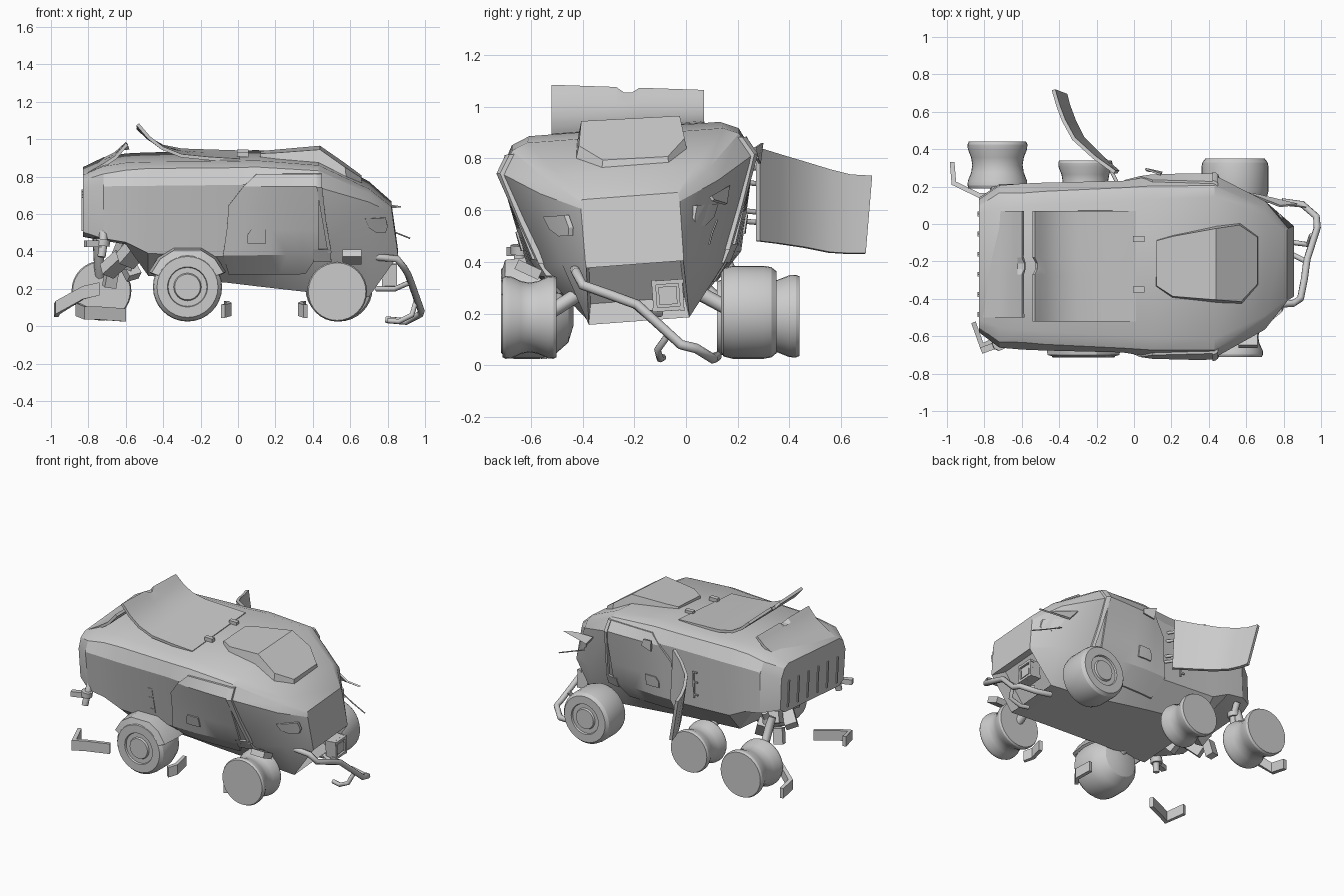
import bpy, bmesh, math
from mathutils import Matrix, Vector

if "Cube" in bpy.data.objects:
    bpy.data.objects.remove(bpy.data.objects["Cube"])

YC = -0.21
ROLL = (Matrix.Translation((0, YC, 0.55)) @ Matrix.Rotation(math.radians(4.3), 4, 'X')
        @ Matrix.Translation((0, 0, -0.55)))   # hull frame: leaning sideways

def finish(bm, name, mat=None, angle=25):
    bmesh.ops.recalc_face_normals(bm, faces=bm.faces)
    me = bpy.data.meshes.new(name)
    bm.to_mesh(me)
    bm.free()
    if mat:
        me.transform(mat)
    ob = bpy.data.objects.new(name, me)
    bpy.context.collection.objects.link(ob)
    bpy.ops.object.select_all(action='DESELECT')
    ob.select_set(True)
    bpy.context.view_layer.objects.active = ob
    bpy.ops.object.shade_smooth_by_angle(angle=math.radians(angle))
    return ob

def sheet(name, rows, t, mat=None):
    """Thin bent plate through rows of points, given thickness t."""
    bm = bmesh.new()
    g = [[bm.verts.new(p) for p in r] for r in rows]
    for a, b in zip(g, g[1:]):
        for i in range(len(a) - 1):
            bm.faces.new((a[i], a[i+1], b[i+1], b[i]))
    bmesh.ops.recalc_face_normals(bm, faces=bm.faces)
    bmesh.ops.solidify(bm, geom=bm.faces[:], thickness=t)
    return finish(bm, name, mat)

def box(name, c, s, rot=(0, 0, 0), mat=None):
    bm = bmesh.new()
    bmesh.ops.create_cube(bm, size=1)
    for v in bm.verts:
        v.co = Vector((v.co.x*s[0], v.co.y*s[1], v.co.z*s[2]))
    R = Matrix.Translation(c)
    for a, k in zip(rot, 'XYZ'):
        R = R @ Matrix.Rotation(math.radians(a), 4, k)
    return finish(bm, name, (mat @ R) if mat else R)

def lathe(name, x, z, prof, n=32):
    """Wheel turned about an axis along y; prof = (radius, y)."""
    bm = bmesh.new()
    rings = [[bm.verts.new((x + r*math.cos(2*math.pi*i/n), y, z + r*math.sin(2*math.pi*i/n)))
              for i in range(n)] for r, y in prof]
    for a, b in zip(rings, rings[1:]):
        for i in range(n):
            bm.faces.new((a[i], a[(i+1) % n], b[(i+1) % n], b[i]))
    bm.faces.new(rings[0])
    bm.faces.new(rings[-1])
    return finish(bm, name)

def pipe(name, pts, r):
    cu = bpy.data.curves.new(name, 'CURVE')
    cu.dimensions, cu.bevel_depth, cu.bevel_resolution, cu.use_fill_caps = '3D', r, 2, True
    s = cu.splines.new('POLY')
    s.points.add(len(pts) - 1)
    for p, q in zip(s.points, pts):
        p.co = (*q, 1)
    ob = bpy.data.objects.new(name, cu)
    bpy.context.collection.objects.link(ob)
    bpy.ops.object.select_all(action='DESELECT')
    ob.select_set(True)
    bpy.context.view_layer.objects.active = ob
    bpy.ops.object.convert(target='MESH')

# hull stations: x, then half-section (half width, z) roof to belly
ST = [(-.83, [(.28, .83), (.325, .805), (.355, .74), (.35, .53), (.30, .50)]),
      (-.72, [(.32, .88), (.40, .845), (.435, .78), (.42, .50), (.30, .48)]),
      (-.60, [(.33, .90), (.40, .865), (.445, .785), (.42, .48), (.30, .46)]),
      (-.48, [(.34, .905), (.41, .875), (.45, .785), (.41, .42), (.28, .29)]),
      (-.06, [(.36, .91), (.43, .88), (.46, .79), (.40, .40), (.24, .25)]),
      (.10, [(.37, .915), (.44, .885), (.485, .795), (.40, .40), (.23, .23)]),
      (.43, [(.38, .89), (.44, .865), (.49, .78), (.37, .40), (.20, .19)]),
      (.70, [(.265, .755), (.31, .735), (.345, .69), (.28, .41), (.195, .17)]),
      (.855, [(.185, .655), (.188, .645), (.192, .62), (.19, .41), (.188, .39)])]

bm = bmesh.new()
rings = [[bm.verts.new((x - (.14*max(z - .4, 0) if x > .8 else 0), w, z))
          for w, z in h + [(-w, z) for w, z in reversed(h)]] for x, h in ST]
for a, b in zip(rings, rings[1:]):
    for i in range(10):
        f = bm.faces.new((a[i], a[(i+1) % 10], b[(i+1) % 10], b[i]))
        if i == 4:
            intake = f
bm.faces.new(rings[0])
bm.faces.new(rings[-1])
# recessed front intake under the nose
bmesh.ops.recalc_face_normals(bm, faces=bm.faces)
bmesh.ops.inset_region(bm, faces=[intake], thickness=0.018)
bmesh.ops.translate(bm, verts=intake.verts[:], vec=(-.10, 0, .07))
finish(bm, "hull", ROLL)

def half_width(x, z):
    for (x0, a), (x1, b) in zip(ST, ST[1:]):
        if x <= x1:
            break
    k = min(max((x - x0) / (x1 - x0), 0), 1)
    p = [(u[0] + (v[0]-u[0])*k, u[1] + (v[1]-u[1])*k) for u, v in zip(a, b)]
    for (w0, z0), (w1, z1) in zip(p, p[1:]):
        if z >= z1:
            break
    return w0 + (w1 - w0) * (z - z0) / (z1 - z0)

def side_panel(name, rows, side, t, n=6):
    """Plate standing t proud of the hull flank; rows = (z, x start, x end)."""
    def grid(off):
        return [[(x0 + (x1-x0)*i/n, side*(half_width(x0 + (x1-x0)*i/n, z) + off), z)
                 for i in range(n+1)] for z, x0, x1 in rows]
    bm = bmesh.new()
    o, q = [[[bm.verts.new(p) for p in r] for r in grid(k)] for k in (t, -.01)]
    for g in (o, q):
        for a, b in zip(g, g[1:]):
            for i in range(n):
                bm.faces.new((a[i], a[i+1], b[i+1], b[i]))
    rim = lambda g: g[0] + [r[-1] for r in g[1:-1]] + g[-1][::-1] + [r[0] for r in g[-2:0:-1]]
    ro, rq = rim(o), rim(q)
    for i in range(len(ro)):
        j = (i+1) % len(ro)
        bm.faces.new((ro[i], ro[j], rq[j], rq[i]))
    finish(bm, name, ROLL)

for side, tag in ((-1, "left"), (1, "right")):
    side_panel("door_" + tag, [(.85, .10, .43), (.785, .03, .43), (.68, -.05, .43), (.55, -.06, .43),
                               (.41, -.08, .43), (.30, -.05, .36)], side, .012)
    side_panel("door_handle_" + tag, [(.55, .07, .15), (.52, .05, .15), (.475, .05, .15)], side, .02, 2)
    side_panel("windshield_pillar_" + tag, [(.85, .42, .45), (.78, .42, .45), (.60, .45, .47), (.42, .48, .50)], side, .018, 2)
    side_panel("head_lamp_" + tag, [(.60, .68, .79), (.55, .70, .80), (.52, .74, .79)], side, .008, 3)
    side_panel("lower_vent_" + tag, [(.44, .40, .49), (.37, .40, .50)], side, .02, 2)
    side_panel("side_slot_" + tag, [(.66, -.215, -.205), (.47, -.215, -.205)], side, .006, 1)
    for z in (.66, .59, .50):
        side_panel("slot_tick_" + tag, [(z, -.24, -.205), (z-.01, -.24, -.205)], side, .006, 1)

# roof turret plate following the windshield slope
out = [(.11, -.08), (.20, -.055), (.44, -.01), (.57, .01), (.67, -.06), (.67, -.33), (.58, -.43), (.44, -.42), (.20, -.40), (.11, -.34)]
bm = bmesh.new()
def top(x, y):
    return (.93 + .025*(x-.11)/.33 if x <= .44 else .955 - .155*(x-.44)/.23) + .05*(y+.21)
cx, cy = .40, -.21
lo = [bm.verts.new((x, y, top(x, y) - .075)) for x, y in out]
hi = [bm.verts.new((cx + (x-cx)*.96, cy + (y-cy)*.93, top(x, y))) for x, y in out]
for i in range(10):
    bm.faces.new((lo[i], lo[(i+1) % 10], hi[(i+1) % 10], hi[i]))
bm.faces.new((hi[0], hi[1], hi[8], hi[9]))
for i in (1, 2, 3):
    bm.faces.new((hi[i], hi[i+1], hi[8-i], hi[9-i]))
finish(bm, "roof_turret", angle=20)

# bent roof hatch and rear lid, each with a notch at the lip
def lid(name, prof, y0, y1):
    ys = [y0, YC-.06, YC-.03, YC, YC+.03, y1]
    (xa, la, ra), (xb, lb, rb) = prof[-2:]
    prof = prof[:-1] + [(xa+.6*(xb-xa), la+.6*(lb-la), ra+.6*(rb-ra)), prof[-1]]
    rows = [[(x, y, zl + (zr-zl)*(y-y0)/(y1-y0)) for y in ys] for x, zl, zr in prof]
    for i in (2, 3):
        x, y, z = rows[-1][i]
        rows[-1][i] = (x + .014, y, z - .02)
    sheet(name, rows, .018)
lid("roof_hatch", [(.01, .895, .94), (-.15, .905, .945), (-.30, .92, .95), (-.40, .96, .97),
                   (-.47, 1.015, 1.01), (-.53, 1.085, 1.065)], -.52, .07)
lid("rear_lid", [(-.815, .815, .85), (-.72, .87, .90), (-.66, .91, .93), (-.60, .98, .985)], -.50, .07)
for y in (-.35, -.08):
    box("hatch_hinge", (.025, y, .925 + .05*(y+.21)), (.06, .03, .025))

# torn flank panel swung outwards and its hinges
tp = [(-.11, .27, .84), (-.22, .35, .815), (-.33, .45, .785), (-.385, .55, .755), (-.415, .63, .735), (-.44, .715, .73)]
bt = [(-.09, .27, .48), (-.18, .35, .47), (-.28, .45, .455), (-.33, .55, .435), (-.36, .63, .43), (-.375, .69, .43)]
sheet("open_panel", [tp, bt], .02)
for z in (.77, .71, .60, .56):
    pipe("panel_hinge", [(-.08, .2, z), (-.13, .30, z-.01)], .01)

# rear slats
for i in range(6):
    box("rear_slat", (-.831, -.27 + i*.108, .62), (.012, .012, .18), mat=ROLL)

# wheels: concave spools and two full tyres
def spool(name, x, z, r, ya, yb):
    d = yb - ya
    lathe(name, x, z, [(r*.96, ya), (r, ya+.06*d), (r*.99, ya+.16*d), (r*.88, ya+.34*d), (r*.84, ya+.5*d),
                       (r*.88, ya+.66*d), (r*.99, ya+.84*d), (r, yb-.06*d), (r*.96, yb)])
spool("front_left_spool", .53, .185, .16, -.71, -.50)
spool("middle_right_spool", -.26, .185, .145, .12, .34)
spool("rear_right_spool", -.73, .19, .16, .19, .44)
def tyre(name, x, z, r, y, s, inner):
    lathe(name, x, z, [(r*.37, y), (r*.40, y+s*.012), (r*.56, y+s*.012), (r*.58, y), (r*.88, y), (r*.97, y+s*.02),
                       (r, y+s*.05)] + [(r*k, y+s*d) for k, d in inner])
tyre("middle_left_tyre", -.27, .21, .185, -.715, 1, [(1, .15), (.9, .21), (.66, .26), (.3, .28)])
tyre("front_right_tyre", .54, .205, .18, .35, -1, [(1, .17), (.95, .205), (.85, .215)])

# shroud capping the middle left tyre
arc = [math.radians(a) for a in (20, 45, 70, 110, 135, 160)]
sheet("tyre_shroud", [[(-.27 + k*math.cos(a), y, .215 + k*math.sin(a)) for a in arc]
                      for k, y in ((.15, -.715), (.205, -.70), (.22, -.58), (.21, -.47))], .018)

# suspension arms
for x, y0, y1, z in ((.53, -.55, -.30, .19), (.54, .20, -.10, .20), (-.27, -.5, -.3, .22), (-.26, .2, .0, .19), (-.73, .28, .12, .2)):
    pipe("axle_arm", [(x, y0, z), (x-.01, (y0+y1)/2, z+.08), (x-.02, y1, .48 if x < -.6 else .36)], .028)
# hanging struts at the rear
for y in (-.64, .12):
    pipe("rear_strut", [(-.72, y+.04, .52), (-.72, y, .44), (-.73, y-.01, .37)], .022)
    pipe("strut_collar", [(-.72, y, .465), (-.725, y, .43)], .038)
box("strut_foot", (-.77, -.66, .44), (.10, .035, .035), (0, 0, 20))
# broken drive parts under the tail
for x, y, z, s, r in ((-.60, -.10, .40, .13, 20), (-.66, -.20, .33, .10, 40), (-.58, -.02, .31, .09, -25),
                      (-.68, -.06, .26, .08, 10), (-.56, -.34, .40, .12, 35)):
    box("drive_block", (x, y, z), (s*.8, s*.7, s*1.3), (r, r, 15))

# bent mudguards
def guard(name, pts, h):
    sheet(name, [[(x, y, z-h/2) for x, y, z in pts], [(x, y, z+h/2) for x, y, z in pts]], .025)
guard("rear_right_guard", [(-.985, .33, .085), (-.975, .21, .10), (-.83, .14, .18), (-.74, .14, .20)], .07)
guard("rear_left_guard", [(-.87, -.53, .09), (-.82, -.67, .07), (-.74, -.63, .07), (-.60, -.56, .06)], .07)
guard("middle_left_guard", [(-.07, -.67, .08), (-.035, -.62, .09), (-.05, -.50, .10)], .07)
guard("front_left_guard", [(.35, -.66, .08), (.32, -.60, .09), (.34, -.50, .10)], .07)
box("front_left_mount", (.61, -.61, .37), (.10, .10, .04), (-25, 0, 0))

# bent front bumper tubes
pipe("bumper_tube", [(.74, -.43, .37), (.85, -.425, .36), (.89, -.40, .31), (.91, -.30, .275), (.925, -.19, .235),
                     (.98, -.02, .08), (.975, .04, .065), (.90, .105, .025), (.79, .12, .035)], .019)
pipe("bumper_hook", [(.95, -.06, .13), (.93, -.11, .06), (.86, -.10, .025), (.80, -.09, .03)], .014)
pipe("bumper_stay", [(.74, -.10, .20), (.84, -.16, .20), (.92, -.20, .235)], .014)

# square lamp in the intake
box("lamp_housing", (.80, -.07, .27), (.06, .12, .12), (4, 0, 0))
for dy, dz, sy, sz in ((0, .052, .12, .016), (0, -.052, .12, .016), (.052, 0, .016, .12), (-.052, 0, .016, .12)):
    box("lamp_frame", (.835, -.07 + dy, .27 + dz), (.03, sy, sz), (4, 0, 0))
box("lamp_lens", (.835, -.07, .27), (.02, .07, .07), (4, 0, 0))

# torn trim and loose wires on the right front flank
sheet("torn_trim", [[(.60, .16, .69), (.78, .09, .65)], [(.66, .15, .62), (.87, .10, .635)]], .012)
pipe("loose_wire", [(.70, .12, .56), (.82, .10, .51), (.92, .09, .47)], .004)
sheet("flank_shard", [[(.06, .29, .86), (.14, .26, .84)], [(.07, .28, .78), (.15, .27, .80)]], .01)
